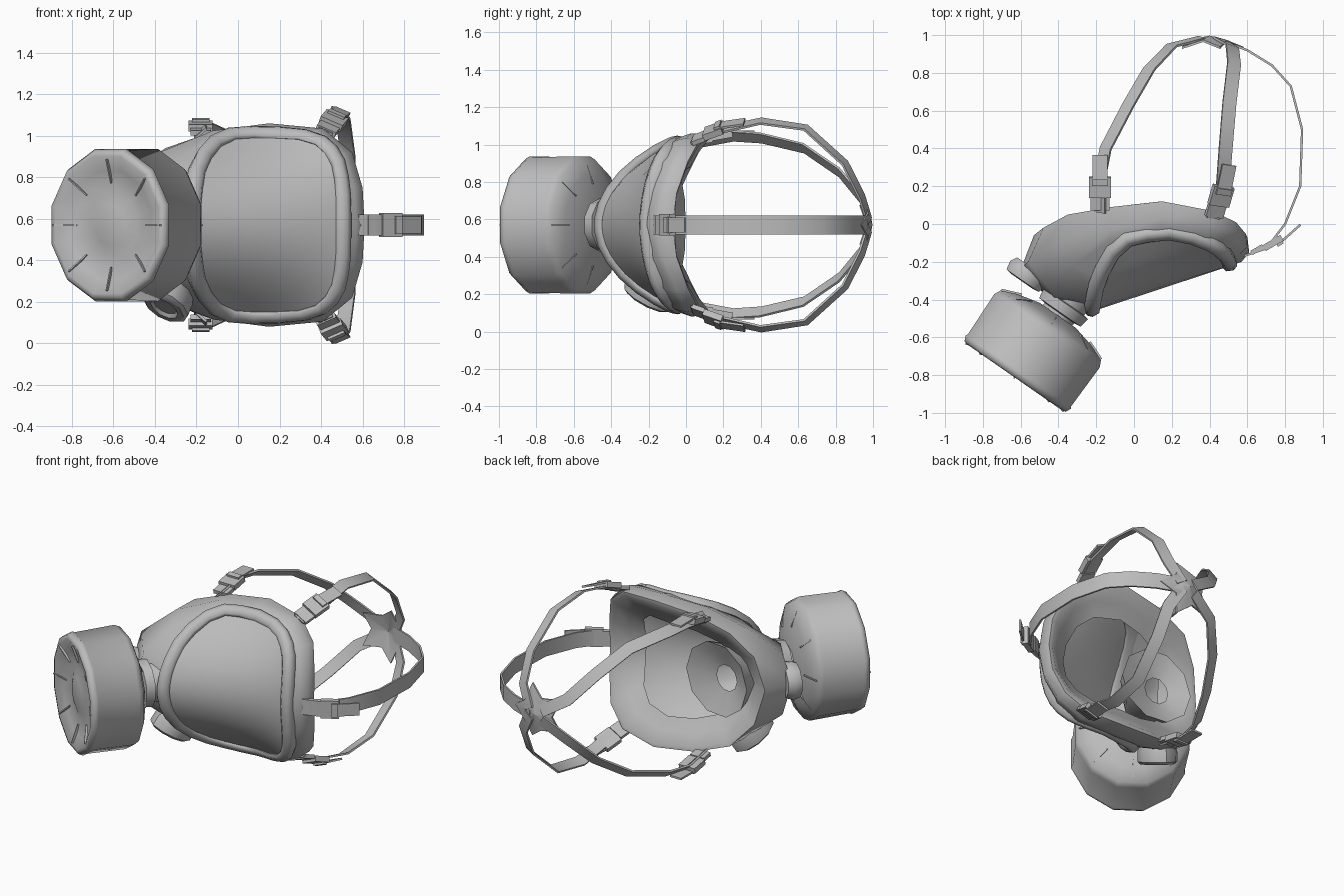
import bpy, bmesh, math
from mathutils import Vector as V

cube = bpy.data.objects.get("Cube")
if cube:
    bpy.data.objects.remove(cube, do_unlink=True)

MID = 0.57                      # height of the symmetry plane
grey = bpy.data.materials.new("rubber grey")
grey.use_nodes = True
grey.diffuse_color = (0.5, 0.5, 0.5, 1)
grey.node_tree.nodes["Principled BSDF"].inputs["Base Color"].default_value = (0.5, 0.5, 0.5, 1)


def finish(name, bm, angle):
    bmesh.ops.remove_doubles(bm, verts=bm.verts, dist=0.0005)
    bmesh.ops.recalc_face_normals(bm, faces=bm.faces)
    mesh = bpy.data.meshes.new(name)
    bm.to_mesh(mesh)
    bm.free()
    mesh.materials.append(grey)
    ob = bpy.data.objects.new(name, mesh)
    ob.location.z = MID
    bpy.context.collection.objects.link(ob)
    bpy.ops.object.select_all(action='DESELECT')
    ob.select_set(True)
    bpy.context.view_layer.objects.active = ob
    bpy.ops.object.shade_smooth_by_angle(angle=math.radians(angle))


def loft(name, rings, around=True, along=False, caps=False, angle=40):
    """Skin a list of point rings."""
    bm = bmesh.new()
    rows = [[bm.verts.new(p) for p in ring] for ring in rings]
    n, m = len(rows[0]), len(rows)
    for i in range(m if along else m - 1):
        a, b = rows[i], rows[(i + 1) % m]
        for j in range(n if around else n - 1):
            k = (j + 1) % n
            bm.faces.new((a[j], a[k], b[k], b[j]))
    if caps:
        bm.faces.new(rows[0])
        bm.faces.new(rows[-1])
    finish(name, bm, angle)


def mirror_ring(half):
    """Complete a half outline across the symmetry plane."""
    return [V(p) for p in half] + [V((x, y, -w)) for x, y, w in half[-2:0:-1]]


def turns(sides, offset=0.0):
    return [math.tau * (i + offset) / sides for i in range(sides)]


def box(name, centre, t, n, size):
    t = t.normalized()
    b = t.cross(n).normalized()
    n = b.cross(t)
    l, w, h = (s / 2 for s in size)
    ring = [(-w, -h), (w, -h), (w, h), (-w, h)]
    loft(name, [[centre + t * e + b * p + n * q for p, q in ring] for e in (-l, l)], caps=True)


def ribbon(name, path, width, thick, centre):
    """Flat band whose face points away from a centre."""
    rings = []
    for i, p in enumerate(path):
        t = (path[min(i + 1, len(path) - 1)] - path[max(i - 1, 0)]).normalized()
        b = t.cross(p - centre).normalized()
        n = b.cross(t)
        w, h = width / 2, thick / 2
        rings.append([p + b * u + n * v for u, v in ((-w, -h), (w, -h), (w, h), (-w, h))])
    loft(name, rings, caps=True)


# Curved visor, flatter towards the forehead
def surf(x, w):
    bend = 1.7 - 1.2 * max(0, x + .05) - 1.5 * max(0, x - .2)
    return V((x, -0.39 + 0.33 * x + bend * w * w, w))


outline = [(.49, 0), (.49, .18), (.46, .33), (.36, .42), (.12, .435),
           (-.07, .42), (-.17, .3), (-.195, .14), (-.2, 0)]
rounded = [outline[0]]
for (x, w), (x2, w2) in zip(outline, outline[1:]):
    rounded += [(x + (x2 - x) * f, w + (w2 - w) * f) for f in (.25, .75)]
rounded.append(outline[-1])
lens_rows = [[surf(x, w * (1 - k / 5)) for k in range(11)] for x, w in rounded]
loft("visor", lens_rows, around=False, angle=60)

# Raised frame around the visor
frame = []
for p in mirror_ring([surf(x, w) for x, w in rounded]):
    n = V((.33, -1, 2.6 * p.z)).normalized()
    out = p - surf(.14, p.z * .5)
    out = (out - n * out.dot(n)).normalized()
    section = [(-.02, 0), (-.01, .02), (.03, .028), (.055, .012), (.06, -.03), (-.01, -.015)]
    frame.append([p + out * a + n * b for a, b in section])
loft("visor_frame", frame, along=True, angle=60)

# Rubber face piece, from the inward-turned face seal round to the visor
back = [(.6, -.07, 0), (.59, -.05, .17), (.54, .01, .34), (.41, .07, .45), (.15, .12, .48),
        (-.12, .09, .45), (-.35, .05, .37), (-.48, -.02, .22), (-.53, -.06, 0)]
belly = [(.61, -.15, 0), (.6, -.12, .18), (.55, -.05, .35), (.41, 0, .465), (.15, .03, .49),
         (-.12, -.03, .455), (-.38, -.1, .35), (-.56, -.2, .2), (-.6, -.24, 0)]
cheek = [(.57, -.2, 0), (.56, -.16, .18), (.51, -.1, .34), (.38, -.06, .45), (.13, -.03, .47),
         (-.13, -.09, .425), (-.32, -.22, .3), (-.42, -.38, .16), (-.43, -.42, 0)]


def seal(shrink, depth):
    return [(.06 + (x - .06) * shrink, y - depth, w * shrink) for x, y, w in back]


rings = [mirror_ring(h) for h in (seal(.64, .1), seal(.8, .055), seal(.95, 0), back, belly, cheek)]
edge = mirror_ring([surf(x, w) for x, w in outline])
loft("face_piece", rings + [edge], angle=60)

# Breathing parts share one slanted axis
FRONT = V((-.632, -.812, 0))
AXIS = V((.57, .82, 0)).normalized()
SIDE = V((.82, -.57, 0)).normalized()
UP = V((0, 0, 1))


def turned(name, profile, sides, centre=FRONT, tall=1, angle=40):
    rings = [[centre + AXIS * d + SIDE * r * math.cos(a) + UP * r * tall * math.sin(a)
              for a in turns(sides, .5)] for d, r in profile]
    loft(name, rings, caps=True, angle=angle)


turned("filter_canister", [(.03, .09), (.05, .15), (.03, .25), (0, .315), (.005, .338), (.035, .352),
                           (.045, .345), (.3, .352), (.335, .335), (.37, .25), (.4, .12)],
       12, tall=1.08, angle=75)
turned("filter_neck", [(.38, .1), (.415, .1), (.42, .14), (.475, .15), (.48, .12), (.56, .13)], 10)
turned("chin_valve", [(-.03, .07), (-.025, .11), (.025, .12), (.06, .1)], 10, centre=V((-.575, -.28, 0)))

# Radial ribs on both faces of the canister
for a in turns(8):
    ray = SIDE * math.cos(a) + UP * math.sin(a)
    box("front_rib", FRONT + AXIS * .02 + ray * .26, ray - AXIS * .35, AXIS, (.12, .007, .014))
    box("back_rib", FRONT + AXIS * .36 + ray * .27, ray - AXIS * .4, AXIS, (.11, .007, .014))

# Nose cup: a shallow bowl around a five-sided inlet
bowl = [(-.3, -.32, .1, .12), (-.21, -.1, .21, .21), (-.2, -.03, .24, .24),
        (-.22, -.06, .15, .16), (-.24, -.08, .08, .085)]
cup = [[V((cx + rx * math.cos(a), cy - .12 * rx * math.cos(a), rz * math.sin(a)))
        for a in turns(10)] for cx, cy, rx, rz in bowl]
loft("nose_cup", cup, angle=50)

# Oval port on one cheek
n = V((-.35, -.4, -.85)).normalized()
u = V((.25, .85, -.45))
u = (u - n * u.dot(n)).normalized()
v = n.cross(u)
port = []
for d, s in ((-.07, .9), (-.03, 1), (.03, 1), (.045, .85), (.045, .6), (.03, .5)):
    port.append([V((-.34, -.19, -.365)) + n * d + u * .15 * s * math.cos(a) + v * .115 * s * math.sin(a)
                 for a in turns(10)])
loft("cheek_port", port, caps=True)

# Head straps with buckles
HEAD = V((.25, .3, 0))


def buckle(p, t, n):
    t, n = t.normalized(), n.normalized()
    box("buckle_frame", p + n * .012, t, n, (.11, .115, .035))
    box("buckle_bar", p + t * .03 + n * .025, t, n, (.035, .085, .035))
    box("buckle_lug", p - t * .09, t, n, (.07, .1, .025))
    box("strap_tail", p + t * .11 + n * .015, t - n * .2, n, (.13, .08, .012))


temple = [(-.18, .06, .44), (-.18, .25, .475), (-.15, .4, .465), (-.03, .63, .41),
          (.08, .82, .28), (.2, .945, .13), (.36, .985, .03)]
crown = [(.42, .03, .45), (.47, .2, .51), (.485, .4, .555), (.505, .64, .52),
         (.53, .85, .33), (.52, .94, .15), (.45, .98, .02)]
forehead = [(.58, -.17, 0), (.7, -.13, 0), (.8, 0, 0), (.88, .2, 0), (.89, .5, 0),
            (.83, .73, 0), (.73, .84, 0), (.6, .92, 0), (.44, .98, 0)]
for s in (1, -1):
    for name, path, lean in (("temple_strap", temple, 0), ("crown_strap", crown, .4)):
        pts = [V((x, y, w * s)) for x, y, w in path]
        ribbon(name, pts, .075, .012, HEAD)
        buckle(pts[0].lerp(pts[1], .72), pts[1] - pts[0], V((lean, -.25, s)))
ribbon("forehead_strap", [V(p) for p in forehead], .1, .012, HEAD)
buckle(V((.73, -.09, 0)), V((.85, .5, 0)), V((.5, -.85, 0)))

# Star-shaped pad joining the straps
star = []
for d, scales in ((0, (1, .01)), (.012, (.01, 1))):
    for scale in scales:
        ring = []
        for i, a in enumerate(turns(10)):
            r = (.18 if i % 2 == 0 else .11) * scale
            ring.append(V((.4 + r * math.cos(a), .985 + d - r * r * 1.8, r * math.sin(a))))
        star.append(ring)
loft("strap_hub", star, along=True)
